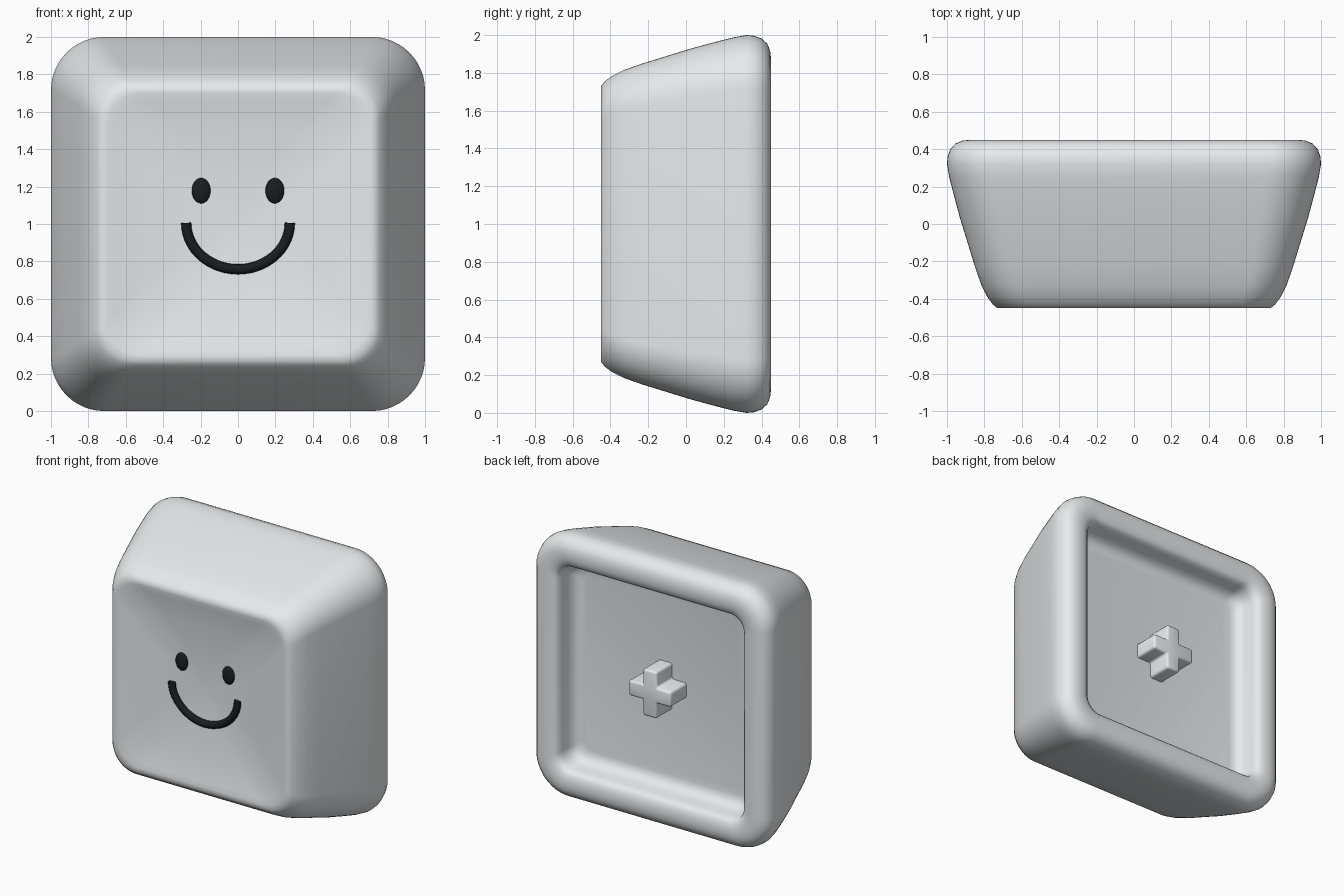
import bpy, bmesh, math
from mathutils import Vector
from mathutils.bvhtree import BVHTree

if "Cube" in bpy.data.objects:
    bpy.data.objects.remove(bpy.data.objects["Cube"])


def material(name, color):
    m = bpy.data.materials.new(name)
    m.diffuse_color = color
    m.use_nodes = True
    m.node_tree.nodes["Principled BSDF"].inputs["Base Color"].default_value = m.diffuse_color
    return m


ink = material("dark_ink", (0.01, 0.012, 0.013, 1))
plastic = material("pale_plastic", (0.8, 0.83, 0.84, 1))


def add_mesh(name, bm, mat, angle=50):
    bmesh.ops.recalc_face_normals(bm, faces=bm.faces)
    me = bpy.data.meshes.new(name)
    bm.to_mesh(me)
    me.materials.append(mat)
    ob = bpy.data.objects.new(name, me)
    bpy.context.collection.objects.link(ob)
    bpy.ops.object.select_all(action='DESELECT')
    bpy.context.view_layer.objects.active = ob
    ob.select_set(True)
    bpy.ops.object.shade_smooth_by_angle(angle=math.radians(angle))
    return ob


def rounded_square(bm, half, radius, y, seg=12):
    """Ring of vertices around the y axis, centred on z = 1."""
    ring = []
    for q, (sx, sz) in enumerate([(1, 1), (-1, 1), (-1, -1), (1, -1)]):
        for i in range(seg + 1):
            a = math.pi / 2 * (q + i / seg)
            c = half - radius
            ring.append(bm.verts.new((sx * c + radius * math.cos(a), y,
                                      1 + sz * c + radius * math.sin(a))))
    return ring


# Keycap shell: (half size, corner radius, y), from dished face round to cavity floor
profile = [
    (0.05, 0.03, -0.379), (0.2, 0.12, -0.385), (0.35, 0.17, -0.397),
    (0.5, 0.18, -0.414), (0.6, 0.18, -0.429), (0.66, 0.18, -0.441),
    (0.70, 0.18, -0.449), (0.73, 0.185, -0.45), (0.755, 0.19, -0.43),
    (0.785, 0.20, -0.39), (0.815, 0.21, -0.33), (0.85, 0.22, -0.23),
    (0.89, 0.24, -0.10), (0.93, 0.255, 0.03), (0.965, 0.27, 0.16),
    (0.988, 0.28, 0.25), (1.0, 0.285, 0.32), (0.997, 0.285, 0.36),
    (0.982, 0.27, 0.40), (0.955, 0.25, 0.43), (0.92, 0.22, 0.445),
    (0.88, 0.19, 0.45), (0.84, 0.16, 0.447), (0.805, 0.13, 0.437),
    (0.785, 0.12, 0.42), (0.775, 0.115, 0.38), (0.765, 0.11, 0.325),
    (0.75, 0.10, 0.285), (0.72, 0.09, 0.258), (0.68, 0.08, 0.25),
]
bm = bmesh.new()
rings = [rounded_square(bm, *p) for p in profile]
for a, b in zip(rings, rings[1:]):
    for i in range(len(a)):
        j = (i + 1) % len(a)
        bm.faces.new((a[i], a[j], b[j], b[i]))
bm.faces.new(rings[0])
bm.faces.new(rings[-1])
surface = BVHTree.FromBMesh(bm)
add_mesh("keycap_shell", bm, plastic)


def face_y(x, z):
    return surface.ray_cast(Vector((x, -2, z)), Vector((0, 1, 0)))[0].y - 0.008


# Cross-shaped stem in the cavity
w, t = 0.178, 0.058
quarter = [(w, -t), (w, t), (t, t)]
pts = []
for k in range(4):
    for x, z in quarter:
        for _ in range(k):
            x, z = -z, x
        pts.append((x, z))
bm = bmesh.new()
base = bm.faces.new([bm.verts.new((x, 0.235, 1 + z)) for x, z in pts])
ext = bmesh.ops.extrude_face_region(bm, geom=[base])
tip = [v for v in ext["geom"] if isinstance(v, bmesh.types.BMVert)]
bmesh.ops.translate(bm, verts=tip, vec=(0, 0.205, 0))
bmesh.ops.delete(bm, geom=[base], context='FACES_ONLY')
bmesh.ops.recalc_face_normals(bm, faces=bm.faces)
edges = [e for e in bm.edges if len(e.link_faces) == 2]
bmesh.ops.bevel(bm, geom=edges, offset=0.018, segments=3, profile=0.5, affect='EDGES')
add_mesh("stem_cross", bm, plastic, 40)

# Eyes: flattened ovals set into the dished face
for side, label in ((-1, "left"), (1, "right")):
    bm = bmesh.new()
    bmesh.ops.create_uvsphere(bm, u_segments=32, v_segments=16, radius=1)
    bmesh.ops.scale(bm, verts=bm.verts, vec=(0.05, 0.022, 0.068))
    bmesh.ops.translate(bm, verts=bm.verts,
                        vec=(side * 0.197, face_y(side * 0.197, 1.18), 1.178))
    add_mesh("eye_" + label, bm, ink)

# Smile: half-oval tube following the face
cu = bpy.data.curves.new("smile", 'CURVE')
cu.dimensions = '3D'
cu.bevel_depth = 0.027
cu.bevel_resolution = 4
cu.use_fill_caps = True
n = 40
sp = cu.splines.new('POLY')
sp.points.add(n)
for i, p in enumerate(sp.points):
    a = math.pi * (1 + i / n)
    x, z = 0.277 * math.cos(a), 1.006 + 0.248 * math.sin(a)
    p.co = (x, face_y(x, z), z, 1)
sp.use_smooth = True
cu.materials.append(ink)
bpy.context.collection.objects.link(bpy.data.objects.new("smile", cu))
